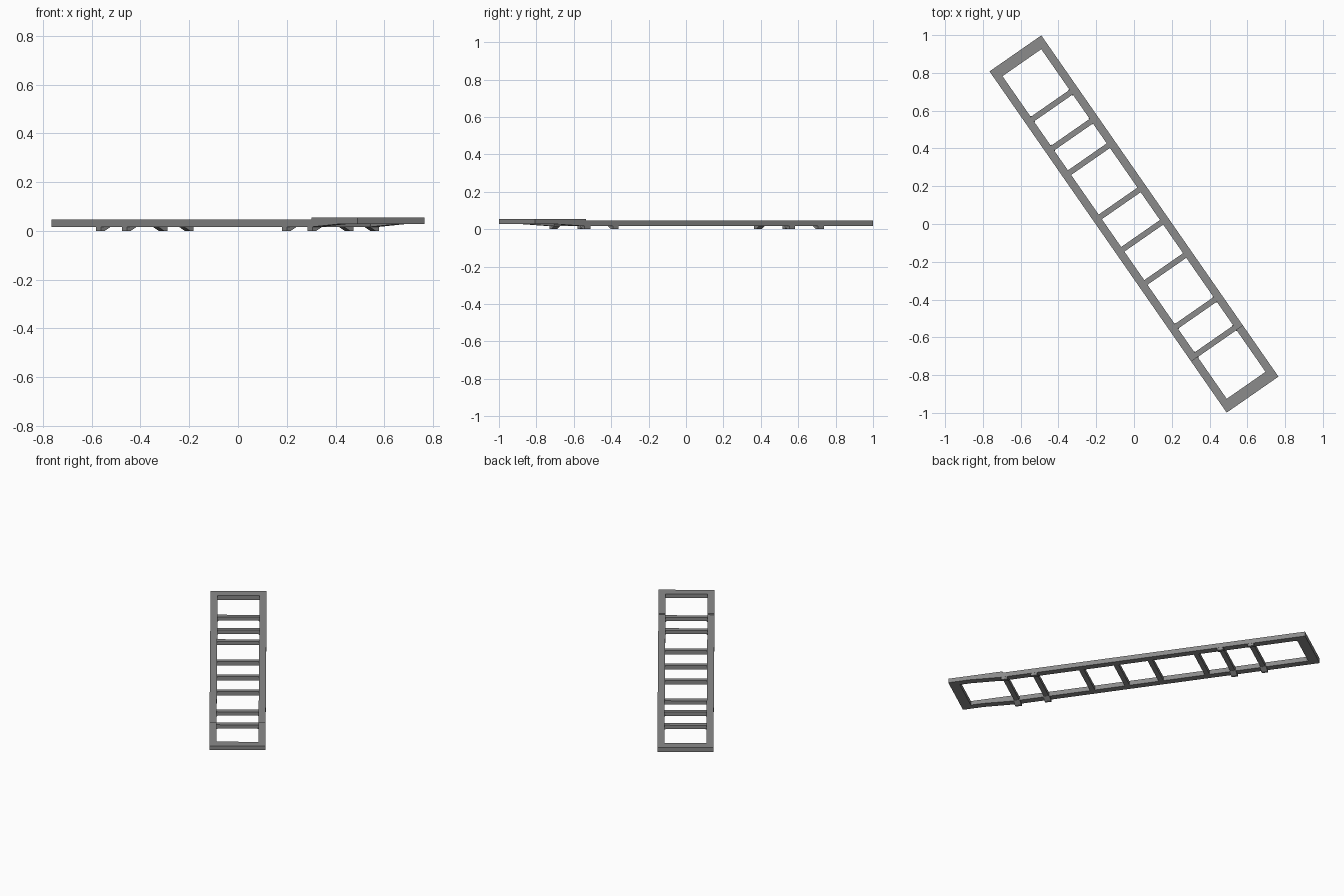
import bpy, bmesh, math
from mathutils import Matrix

if "Cube" in bpy.data.objects:
    bpy.data.objects.remove(bpy.data.objects["Cube"])

# The whole frame is turned about z; parts are laid out with length along local y
ROT = Matrix.Rotation(math.radians(34.8), 4, 'Z')
HALF_L, HALF_W, RAIL = 1.1, 0.167, 0.042

# Dark grey paint shared by every part
paint = bpy.data.materials.new("dark_grey_paint")
paint.diffuse_color = (0.26, 0.26, 0.26, 1)
paint.use_nodes = True
paint.node_tree.nodes["Principled BSDF"].inputs["Base Color"].default_value = paint.diffuse_color


def prism(name, pts, a, b, axis):
    """Extrude a profile from a to b. axis 'X': pts are (y,z); axis 'Y': pts are (x,z)."""
    bm = bmesh.new()

    def co(p, d):
        return (d, p[0], p[1]) if axis == 'X' else (p[0], d, p[1])
    lo = [bm.verts.new(co(p, a)) for p in pts]
    hi = [bm.verts.new(co(p, b)) for p in pts]
    bm.faces.new(lo)
    bm.faces.new(hi[::-1])
    n = len(pts)
    for i in range(n):
        j = (i + 1) % n
        bm.faces.new((lo[i], hi[i], hi[j], lo[j]))
    bmesh.ops.recalc_face_normals(bm, faces=bm.faces)
    bm.transform(ROT)
    me = bpy.data.meshes.new(name)
    bm.to_mesh(me)
    bm.free()
    me.materials.append(paint)
    ob = bpy.data.objects.new(name, me)
    bpy.context.collection.objects.link(ob)
    return ob


def rect(a0, a1, z0, z1):
    return [(a0, z0), (a1, z0), (a1, z1), (a0, z1)]


# Side rails with a raised, underside-tapered front section
rail_profile = [(HALF_L, 0.016), (HALF_L, 0.046), (-0.768, 0.046), (-0.768, 0.055),
                (-HALF_L, 0.055), (-HALF_L, 0.028), (-0.968, 0.028), (-0.768, 0.016)]
for side, s in (("left", -1), ("right", 1)):
    prism("side_rail_" + side, rail_profile, s * HALF_W, s * (HALF_W - RAIL), 'X')

# End beams
inner = HALF_W - RAIL
prism("rear_beam", rect(-inner, inner, 0.016, 0.046), HALF_L - 0.06, HALF_L, 'Y')
prism("front_beam", rect(-inner, inner, 0.028, 0.055), -HALF_L, -HALF_L + 0.06, 'Y')

# Cross members
rungs = [0.763, 0.576, 0.418, 0.133, -0.076, -0.29, -0.573, -0.756]
for i, y in enumerate(rungs):
    prism(f"cross_member_{i + 1}", rect(-inner, inner, 0.016, 0.041), y - 0.015, y + 0.015, 'Y')

# Hanger brackets under the rails, sloping up toward the middle
for y in (0.763, 0.576, -0.573, -0.756):
    for side, s in (("left", -1), ("right", 1)):
        prof = [(s * 0.166, 0.02), (s * 0.166, 0.0), (s * 0.148, 0.0),
                (s * 0.12, 0.0155), (s * 0.12, 0.02)]
        prism("hanger_bracket_" + side, prof, y - 0.019, y + 0.019, 'Y')
